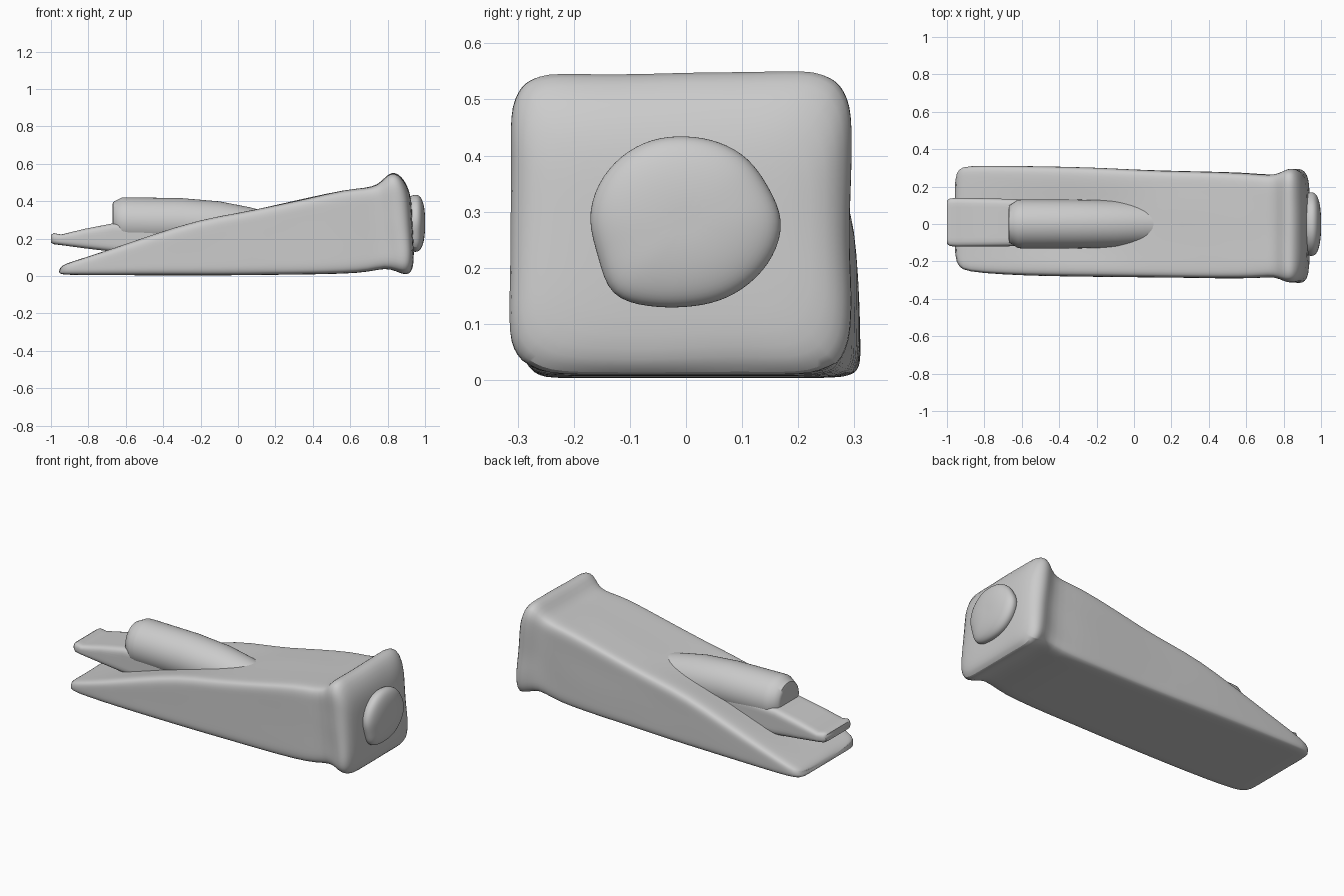
import bpy, bmesh, math
from mathutils import Vector, noise

if "Cube" in bpy.data.objects:
    bpy.data.objects.remove(bpy.data.objects["Cube"])


def ring(y0, y1, z0, z1, r, n=14):
    """Rounded rectangle in the YZ plane, points crowded at the corners."""
    hw, hh = (y1 - y0) / 2, (z1 - z0) / 2
    r = min(r, hw, hh)
    s = [math.sin(math.pi / 2 * (2 * i / n - 1)) for i in range(n)]
    square = ([(a, -1) for a in s] + [(1, a) for a in s]
              + [(-a, 1) for a in s] + [(-1, -a) for a in s])
    pts = []
    for u, v in square:
        p = Vector((u * hw, v * hh))
        q = Vector((max(r - hw, min(hw - r, p.x)), max(r - hh, min(hh - r, p.y))))
        p = q + (p - q).normalized() * r
        pts.append((p.x + (y0 + y1) / 2, p.y + (z0 + z1) / 2))
    return pts


def loft(name, rings, angle=50, subsurf=0):
    bm = bmesh.new()
    rows = [[bm.verts.new(p) for p in pts] for pts in rings]
    for a, b in zip(rows, rows[1:]):
        for i in range(len(a)):
            j = (i + 1) % len(a)
            bm.faces.new((a[i], a[j], b[j], b[i]))
    for row in (rows[0], rows[-1]):
        c = bm.verts.new(sum((v.co for v in row), Vector()) / len(row))
        for i in range(len(row)):
            bm.faces.new((row[i], row[(i + 1) % len(row)], c))
    bmesh.ops.recalc_face_normals(bm, faces=bm.faces)
    me = bpy.data.meshes.new(name)
    bm.to_mesh(me)
    bm.free()
    ob = bpy.data.objects.new(name, me)
    bpy.context.collection.objects.link(ob)
    if subsurf:
        m = ob.modifiers.new("smooth", 'SUBSURF')
        m.levels = m.render_levels = subsurf
    bpy.context.view_layer.objects.active = ob
    ob.select_set(True)
    bpy.ops.object.shade_smooth_by_angle(angle=math.radians(angle))
    ob.select_set(False)
    return ob


def section(xb, xt, y0, y1, z0, z1, r):
    """Rounded section leaning from xb at the bottom to xt at the top."""
    return [(xb + (xt - xb) * (z - z0) / (z1 - z0), y, z)
            for y, z in ring(y0, y1, z0, z1, r)]


# wedge body with hammered flared head
stations = [
    (-.96, -.95, -.19, .26, .018, .045, .02),
    (-.94, -.93, -.23, .295, .008, .06, .03),
    (-.90, -.90, -.255, .313, .006, .073, .03),
    (-.70, -.70, -.270, .311, .004, .137, .035),
    (-.45, -.45, -.280, .308, .004, .223, .04),
    (-.20, -.20, -.282, .300, .003, .303, .04),
    (.0, .0, -.284, .291, .004, .337, .04),
    (.15, .15, -.286, .285, .006, .367, .04),
    (.35, .35, -.288, .28, .008, .410, .04),
    (.58, .58, -.292, .275, .012, .463, .045),
    (.70, .68, -.286, .265, .022, .470, .045),
    (.79, .75, -.282, .262, .045, .485, .05),
    (.85, .79, -.305, .285, .024, .532, .07),
    (.885, .82, -.314, .298, .008, .553, .08),
    (.915, .855, -.312, .293, .010, .550, .09),
    (.932, .89, -.295, .270, .035, .510, .10),
    (.940, .917, -.255, .235, .075, .450, .10),
    (.940, .93, -.15, .14, .15, .38, .08),
]
body = loft("wedge_body", [section(*s) for s in stations], subsurf=1)

# worn dents on the body, and the shallow hollow below the handle
for v in body.data.vertices:
    p = v.co
    worn = noise.noise(p * 6) * (.010 if p.x > .8 else .004)
    if p.z > .03:
        p.z = min(p.z + worn, .555)
    p.y += worn * .6
    if -.9 < p.x < .1 and p.z > .07 and abs(p.y) < .22:
        p.z -= .02 * math.sin(math.pi * (p.x + .9)) ** 2 * math.cos(p.y / .22 * math.pi / 2)

# round handle stub sunk into the slope: (x, centre z, radius)
handle = [(-.672, .30, .075), (-.668, .297, .098), (-.645, .294, .113),
          (-.62, .291, .129), (-.59, .29, .131), (-.3, .286, .130),
          (-.1, .272, .127), (.05, .253, .117), (.2, .235, .10)]
loft("handle", [[(x, r * math.cos(i * math.pi / 24), z + r * math.sin(i * math.pi / 24))
                 for i in range(48)] for x, z, r in handle])

# flat tongue below the handle
tongue = [(-1.0, -1.0, -.105, .125, .178, .22, .02),
          (-.985, -.985, -.118, .137, .170, .229, .025),
          (-.945, -.945, -.121, .139, .165, .222, .025),
          (-.82, -.82, -.121, .138, .148, .252, .03),
          (-.67, -.67, -.119, .134, .130, .281, .03),
          (-.50, -.50, -.117, .128, .115, .29, .03),
          (-.25, -.25, -.11, .12, .12, .28, .03)]
loft("tongue", [section(*s) for s in tongue])

# domed irregular striking knob
outline = [.174, .157, .157, .152, .15, .157, .163, .17,
           .174, .166, .192, .165, .153, .155, .16, .168]
profile = [(.91, .95), (.94, 1.02), (.962, 1.02), (.982, .90), (.995, .62), (1.0, .3)]
loft("striking_knob", [[(x, k * r * math.cos(i * math.pi / 8),
                         .284 + k * r * math.sin(i * math.pi / 8))
                        for i, r in enumerate(outline)] for x, k in profile], subsurf=2)
